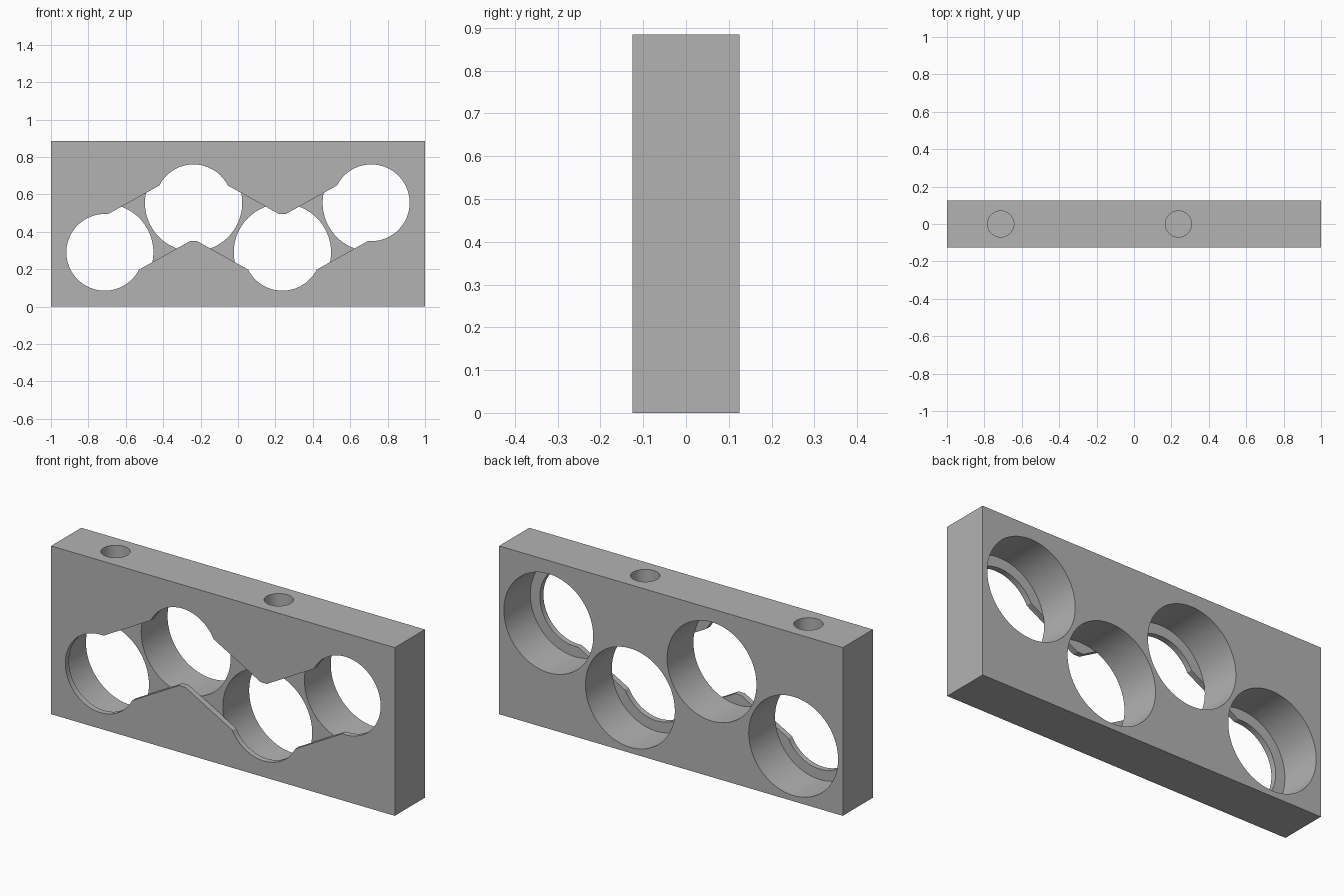
import bpy, math
from mathutils import Vector

if "Cube" in bpy.data.objects:
    bpy.data.objects.remove(bpy.data.objects["Cube"], do_unlink=True)

WIDTH, DEPTH, HEIGHT = 2.0, 0.25, 0.885
FRONT = -DEPTH / 2
LIP = 0.03            # thickness of the front lip
BORE_R, MOUTH_R, SLOT_HALF = 0.26, 0.205, 0.17
LOW, HIGH = 0.29, 0.555
PITCH = 0.475
HOLE_R, HOLE_DEPTH = 0.07, 0.2

grey = bpy.data.materials.new("plain grey")
grey.use_nodes = True
grey.diffuse_color = (0.45, 0.45, 0.45, 1)
grey.node_tree.nodes["Principled BSDF"].inputs["Base Color"].default_value = grey.diffuse_color


def box(name, centre, size, tilt=0):
    bpy.ops.mesh.primitive_cube_add(size=1, location=centre)
    ob = bpy.context.object
    ob.name = name
    ob.scale = size
    bpy.ops.object.transform_apply(location=False, rotation=False, scale=True)
    ob.rotation_euler.y = tilt
    return ob


def cylinder(name, centre, radius, length, along_y=True):
    bpy.ops.mesh.primitive_cylinder_add(
        vertices=96, radius=radius, depth=length, location=centre,
        rotation=(math.pi / 2 if along_y else 0, 0, 0))
    ob = bpy.context.object
    ob.name = name
    return ob


def cut(body, cutter):
    cutter.hide_render = True
    mod = body.modifiers.new("cut", "BOOLEAN")
    mod.operation = "DIFFERENCE"
    mod.solver = "EXACT"
    mod.object = cutter
    bpy.context.view_layer.update()
    bpy.context.view_layer.objects.active = body
    bpy.ops.object.modifier_apply(modifier=mod.name)
    bpy.data.objects.remove(cutter, do_unlink=True)


# solid block
block = box("holder_block", (0, 0, HEIGHT / 2), (WIDTH, DEPTH, HEIGHT))
block.data.materials.append(grey)

# staggered bores from the back, each with a narrower mouth in the front lip
centres = [Vector(((i - 1.5) * PITCH, 0, HIGH if i % 2 else LOW)) for i in range(4)]
for c in centres:
    start = FRONT + LIP
    cut(block, cylinder("bore_cutter", (c.x, start + 0.2, c.z), BORE_R, 0.4))
    cut(block, cylinder("mouth_cutter", (c.x, FRONT, c.z), MOUTH_R, 0.2))

# shallow zigzag slot joining the mouths, a hair deeper than the lip
for a, b in zip(centres, centres[1:]):
    mid, span = (a + b) / 2, b - a
    slot = box("slot_cutter", (mid.x, FRONT, mid.z),
               (span.length, 2 * LIP + 0.002, 2 * SLOT_HALF),
               -math.atan2(span.z, span.x))
    cut(block, slot)

# blind holes in the top, above the low bores
for c in centres[::2]:
    cut(block, cylinder("hole_cutter", (c.x, 0, HEIGHT), HOLE_R, 2 * HOLE_DEPTH, False))

bpy.ops.object.select_all(action="DESELECT")
block.select_set(True)
bpy.context.view_layer.objects.active = block
bpy.ops.object.shade_smooth_by_angle(angle=math.radians(30))
